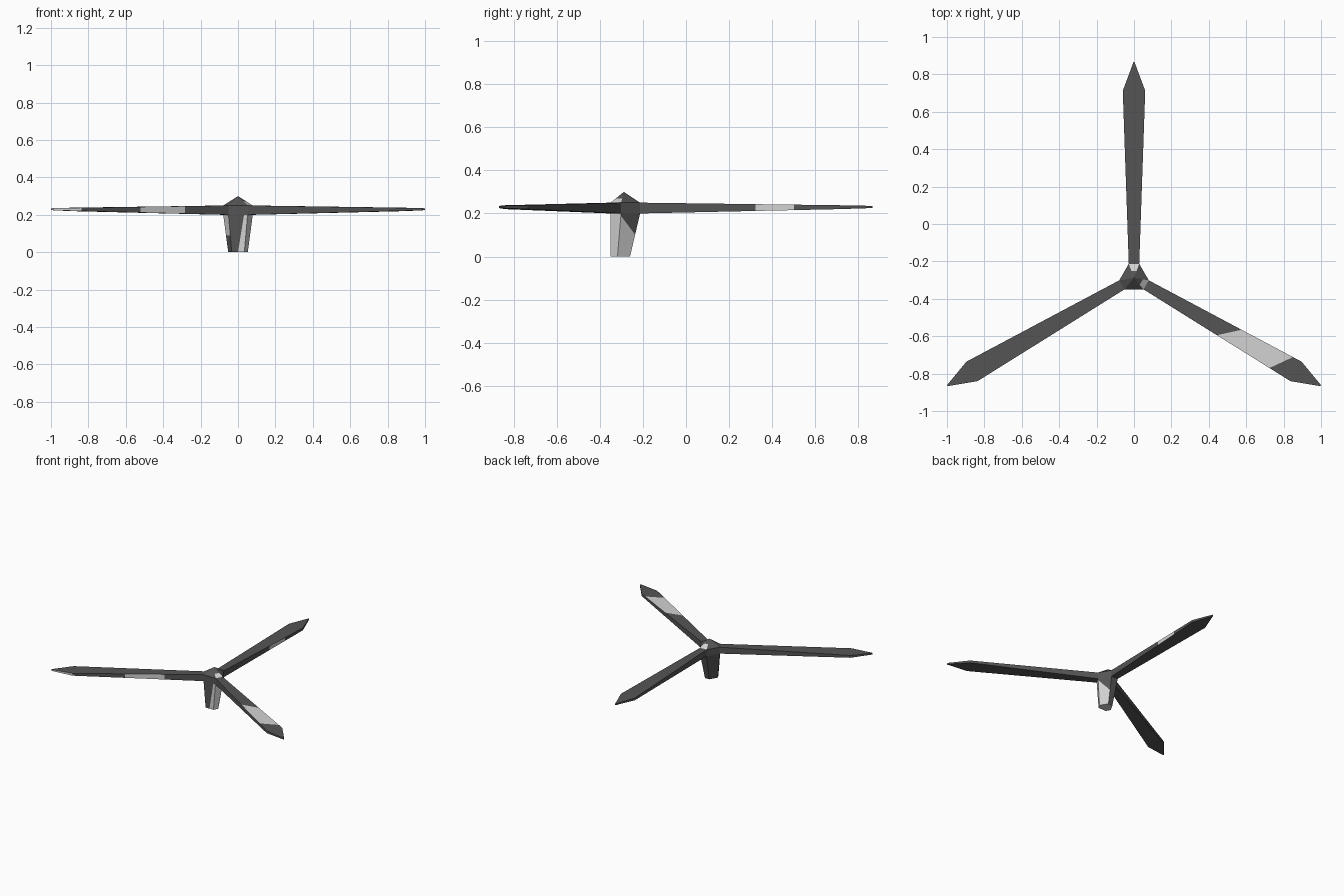
import bpy, bmesh, math
from mathutils import Vector, Matrix

if "Cube" in bpy.data.objects:
    bpy.data.objects.remove(bpy.data.objects["Cube"])

CY = -0.288                      # hub axis position
ROOT_W, ROOT_R = 0.028, 0.075    # blade root half width and radius


def material(name, v):
    m = bpy.data.materials.new(name)
    m.diffuse_color = (v, v, v, 1)
    m.use_nodes = True
    m.node_tree.nodes["Principled BSDF"].inputs["Base Color"].default_value = m.diffuse_color
    return m


MATS = [material("dark_grey", 0.09), material("light_grey", 0.65)]


def loft(rings, apex=None):
    """Closed solid from a stack of rings, with an optional pointed top."""
    bm = bmesh.new()
    vs = [[bm.verts.new(p) for p in ring] for ring in rings]
    n = len(vs[0])
    for a, b in zip(vs, vs[1:]):
        for i in range(n):
            bm.faces.new((a[i], a[(i + 1) % n], b[(i + 1) % n], b[i]))
    bm.faces.new(vs[0])
    if apex:
        tip = bm.verts.new(apex)
        for i in range(n):
            bm.faces.new((vs[-1][i], vs[-1][(i + 1) % n], tip))
    else:
        bm.faces.new(vs[-1])
    bmesh.ops.recalc_face_normals(bm, faces=bm.faces)
    return bm


def paint(bm, test, cuts, rule):
    """Cut the faces passing test along planes, then lighten those passing rule."""
    bm.normal_update()
    for co, no in cuts:
        faces = [f for f in bm.faces if test(f)]
        geom = set(faces)
        for f in faces:
            geom.update(f.verts)
            geom.update(f.edges)
        bmesh.ops.bisect_plane(bm, geom=list(geom), plane_co=co, plane_no=no)
        bm.normal_update()
    for f in bm.faces:
        if test(f) and rule(f.calc_center_median()):
            f.material_index = 1


def finish(bm, name, matrix):
    me = bpy.data.meshes.new(name)
    bm.to_mesh(me)
    bm.free()
    me.transform(matrix)
    for m in MATS:
        me.materials.append(m)
    bpy.context.collection.objects.link(bpy.data.objects.new(name, me))


def facing(angle, zmin=-0.5, zmax=0.3):
    """Test for faces looking towards a compass angle."""
    d = Vector((math.cos(math.radians(angle)), math.sin(math.radians(angle))))

    def test(f):
        n = f.normal
        return (zmin < n.z < zmax and n.xy.length > 0.01
                and n.xy.normalized().dot(d) > 0.9)
    return test


def top(f):
    return f.normal.z > 0.8


# Blades: tapered boxes with pointed ends, drawn along +y then turned
def blade_ring(r, w, lo, hi):
    return [(-w, r, lo), (w, r, lo), (w, r, hi), (-w, r, hi)]


for name, angle in (("back_blade", 0), ("left_blade", 120), ("right_blade", -120)):
    bm = loft([blade_ring(ROOT_R, ROOT_W, 0.2, 0.25),
               blade_ring(1.0, 0.06, 0.22, 0.238),
               blade_ring(1.153, 0.003, 0.225, 0.235)])
    if name == "right_blade":      # slanted patch on top
        a, b = Vector((0, 0.585, 0)), Vector((0, 0.907, 0))
        na, nb = Vector((1.1, 1, 0)), Vector((0.7, 1, 0))
        paint(bm, top, [(a, na), (b, nb)],
              lambda c: (c - a).dot(na) > 0 and (c - b).dot(nb) < 0)
    elif name == "back_blade":     # patch on the right edge
        paint(bm, lambda f: f.normal.x > 0.9,
              [((0, 0.61, 0), (0, 1, 0)), ((0, 0.79, 0), (0, 1, 0))],
              lambda c: 0.61 < c.y < 0.79)
    else:                          # patches on the front edge
        paint(bm, lambda f: f.normal.x < -0.6,
              [((0, 0.35, 0), (0, 1, 0)), ((0, 0.63, 0), (0, 1, 0))],
              lambda c: 0.35 < c.y < 0.63 or c.y > 1.0)
    finish(bm, name, Matrix.Translation((0, CY, 0))
           @ Matrix.Rotation(math.radians(angle), 4, 'Z'))

# Hub: six-sided stem narrowing downwards, with a pointed cap
hexagon = []
for k in range(3):
    rot = Matrix.Rotation(math.radians(120 * k), 3, 'Z')
    hexagon += [rot @ Vector((s * ROOT_W, ROOT_R, 0)) for s in (1, -1)]


def hub_ring(scale, z):
    shift = -0.062 * (1 - scale)   # keeps the front face upright
    return [(p.x * scale, p.y * scale + shift, z) for p in hexagon]


bm = loft([hub_ring(0.66, 0), hub_ring(1, 0.2), hub_ring(1, 0.25)], (0, 0, 0.3))

# Stem patches
fa, fn = Vector((0, 0, 0)), Vector((1, 0, -0.16))
paint(bm, facing(-90), [(fa, fn)], lambda c: (c - fa).dot(fn) > 0 and c.z < 0.2)
paint(bm, facing(-30), [], lambda c: c.z < 0.2)
ra, rn = Vector((0, -0.022, 0.2)), Vector((0, 0.8, 0.6))
paint(bm, facing(30), [(ra, rn)], lambda c: (c - ra).dot(rn) < 0)
paint(bm, facing(210), [((0, 0, 0.09), (0, 0, 1))], lambda c: 0.09 < c.z < 0.2)
paint(bm, lambda f: f.normal.z < -0.9, [], lambda c: True)

# Cap patches
paint(bm, facing(90, 0.4, 1), [((0, 0.038, 0), (0, 1, 0))], lambda c: c.y > 0.038)
cd = Vector((0.866, -0.5, 0))
paint(bm, facing(-30, 0.4, 1), [(cd * 0.045, cd)], lambda c: c.dot(cd) > 0.045)
finish(bm, "hub_stem", Matrix.Translation((0, CY, 0)))
